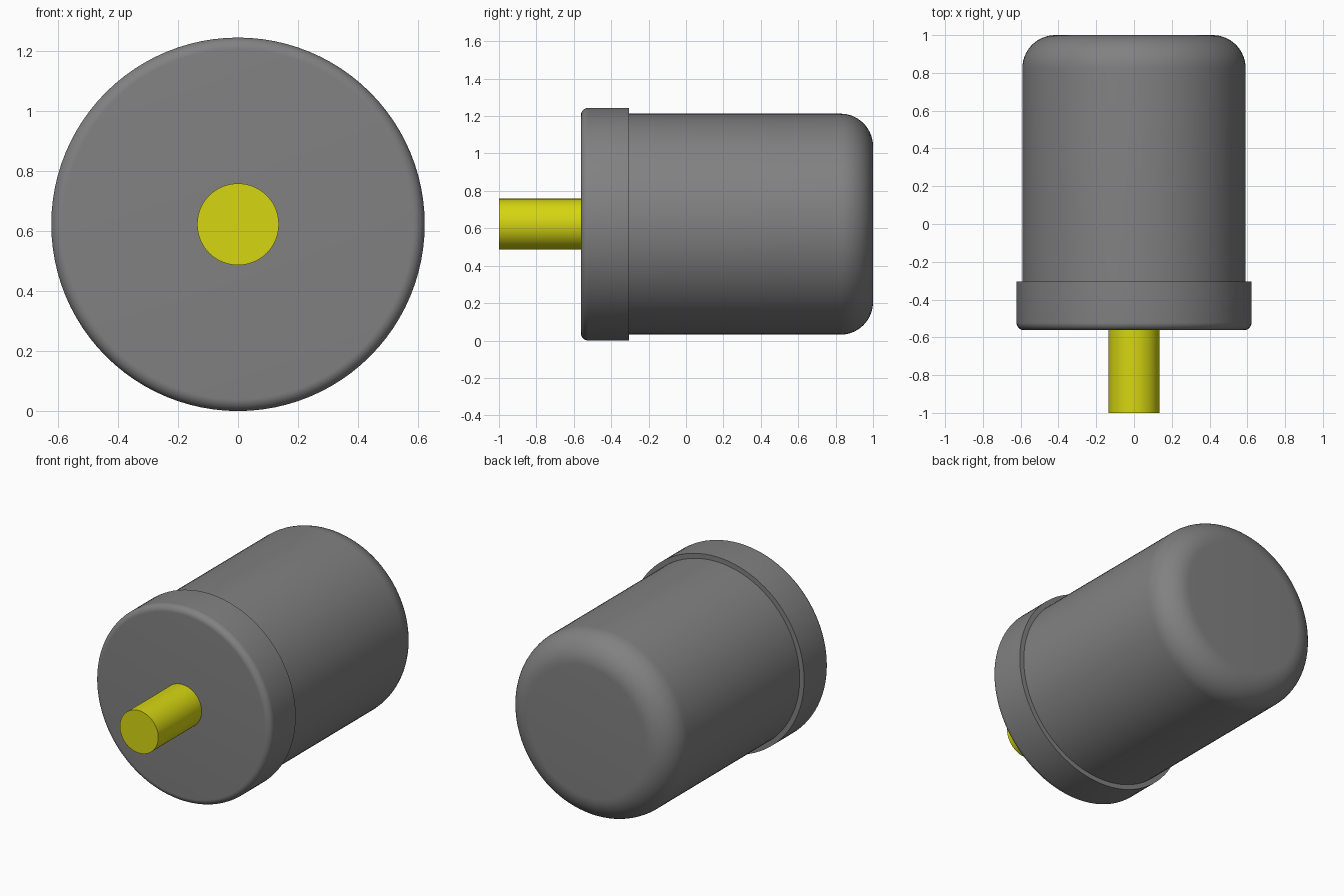
import bpy, bmesh, math

cube = bpy.data.objects.get("Cube")
if cube:
    bpy.data.objects.remove(cube, do_unlink=True)

SEGMENTS = 96
AXIS_Z = 0.622


def material(name, colour):
    m = bpy.data.materials.new(name)
    m.use_nodes = True
    m.diffuse_color = colour
    m.node_tree.nodes["Principled BSDF"].inputs["Base Color"].default_value = colour
    return m


def fillet(y, r, radius, start, end, steps=10):
    """Rounded profile corner: arc around (y, r), angles in degrees from +y."""
    angles = [math.radians(start + (end - start) * i / steps) for i in range(steps + 1)]
    return [(y + radius * math.cos(a), r + radius * math.sin(a)) for a in angles]


def lathe(name, profile, mat):
    """Revolve (y, radius) points around the long axis and cap both ends."""
    bm = bmesh.new()
    rings = []
    for y, r in profile:
        rings.append([bm.verts.new((r * math.cos(a), y, r * math.sin(a)))
                      for a in (math.tau * i / SEGMENTS for i in range(SEGMENTS))])
    for a, b in zip(rings, rings[1:]):
        for i in range(SEGMENTS):
            j = (i + 1) % SEGMENTS
            bm.faces.new((a[i], a[j], b[j], b[i]))
    bm.faces.new(rings[0])
    bm.faces.new(rings[-1])
    bmesh.ops.recalc_face_normals(bm, faces=bm.faces)
    mesh = bpy.data.meshes.new(name)
    bm.to_mesh(mesh)
    bm.free()
    mesh.materials.append(mat)
    obj = bpy.data.objects.new(name, mesh)
    obj.location.z = AXIS_Z
    bpy.context.collection.objects.link(obj)
    bpy.ops.object.select_all(action='DESELECT')
    obj.select_set(True)
    bpy.context.view_layer.objects.active = obj
    bpy.ops.object.shade_smooth_by_angle(angle=math.radians(30))
    return obj


grey = material("housing grey", (0.22, 0.22, 0.22, 1))
yellow = material("shaft yellow", (0.67, 0.67, 0.006, 1))

# Cylindrical housing with a large rounded rear edge
lathe("housing", [(-0.32, 0.591)] + fillet(0.825, 0.416, 0.175, 90, 0, 14), grey)

# Wider front collar with a small rounded front edge
lathe("front_collar", fillet(-0.522, 0.582, 0.04, 180, 90) + [(-0.305, 0.622)], grey)

# Output shaft
lathe("shaft", [(-1.0, 0.136), (-0.55, 0.136)], yellow)
